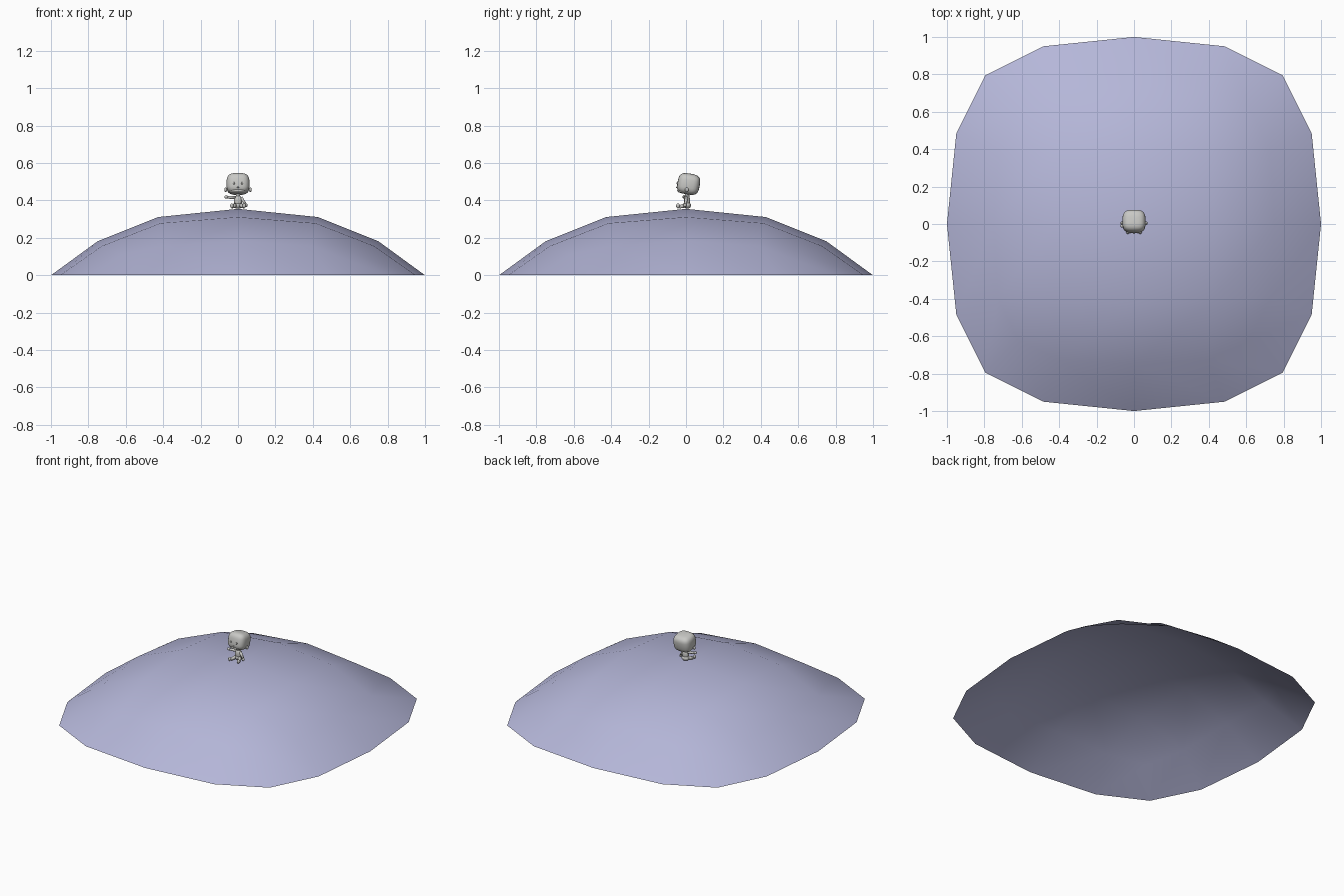
import bpy, bmesh, math
from mathutils import Vector

if "Cube" in bpy.data.objects:
    bpy.data.objects.remove(bpy.data.objects["Cube"])


def material(name, rgb):
    m = bpy.data.materials.new(name)
    m.diffuse_color = (*rgb, 1)
    m.use_nodes = True
    m.node_tree.nodes["Principled BSDF"].inputs["Base Color"].default_value = m.diffuse_color
    return m


BLUE = material("pale_lavender", (0.46, 0.47, 0.69))
GREY = material("stone_grey", (0.58, 0.58, 0.56))


def finish(name, bm, mat):
    me = bpy.data.meshes.new(name)
    bm.to_mesh(me)
    bm.free()
    for p in me.polygons:
        p.use_smooth = True
    ob = bpy.data.objects.new(name, me)
    me.materials.append(mat)
    bpy.context.collection.objects.link(ob)
    return ob


# Open shell: a 4 x 4 curved patch plus a skirt ring, eight-fold symmetric.
# Key: (larger, smaller) grid index; value: (larger, smaller coordinate, z)
SHAPE = {(0, 0): (0, 0, .355), (1, 0): (.428, 0, .311), (1, 1): (.415, .415, .278),
         (2, 0): (.75, 0, .182), (2, 1): (.728, .395, .156), (2, 2): (.62, .62, .112),
         (3, 0): (1, 0, 0), (3, 1): (.95, .485, 0), (3, 2): (.795, .795, 0)}


def dome():
    bm = bmesh.new()

    def place(i, j, skirt=False):
        a, b = abs(i), abs(j)
        key = (3 if skirt else max(a, b), min(a, b))
        big, small, z = SHAPE[key]
        x, y = (big, small) if a >= b else (small, big)
        return bm.verts.new((math.copysign(x, i), math.copysign(y, j), z))

    r = range(-2, 3)
    top = {(i, j): place(i, j) for i in r for j in r}
    for i in r[:-1]:
        for j in r[:-1]:
            bm.faces.new([top[i, j], top[i + 1, j], top[i + 1, j + 1], top[i, j + 1]])
    loop = ([(i, -2) for i in range(-2, 2)] + [(2, j) for j in range(-2, 2)]
            + [(i, 2) for i in range(2, -2, -1)] + [(-2, j) for j in range(2, -2, -1)])
    rim = [place(i, j, True) for i, j in loop]
    for n in range(16):
        m = (n + 1) % 16
        bm.faces.new([top[loop[n]], rim[n], rim[m], top[loop[m]]])
    return finish("dome_shell", bm, BLUE)


def ball(name, loc, size, rot=(0, 0, 0), power=1.0):
    """Ellipsoid with half sizes; power below 1 makes it boxier."""
    bm = bmesh.new()
    bmesh.ops.create_uvsphere(bm, u_segments=24, v_segments=16, radius=1)
    for v in bm.verts:
        v.co = Vector([math.copysign(abs(c) ** power, c) * s for c, s in zip(v.co, size)])
    ob = finish(name, bm, GREY)
    ob.location, ob.rotation_euler = loc, rot
    return ob


def limb(name, a, b, r1, r2):
    """Tapered limb between two points."""
    a, b = Vector(a), Vector(b)
    bm = bmesh.new()
    bmesh.ops.create_cone(bm, cap_ends=True, segments=14, radius1=r1, radius2=r2,
                          depth=(b - a).length)
    ob = finish(name, bm, GREY)
    ob.location = (a + b) / 2
    ob.rotation_euler = (b - a).to_track_quat('Z', 'Y').to_euler()
    return ob


dome()

# Head: large rounded block, tipped back a little
TILT = (-math.radians(10), 0, 0)
ball("head", (0, .014, .488), (.062, .060, .056), TILT, .62)
ball("chin", (0, -.006, .447), (.046, .042, .012), TILT, .8)
ball("nose", (0, -.048, .470), (.005, .005, .004))

# Torso, hips and neck
limb("neck", (0, .006, .41), (0, .006, .445), .012, .012)
ball("torso", (0, .005, .398), (.021, .017, .030), (0, 0, 0), .85)
ball("hips", (0, .006, .374), (.026, .021, .018))

# Paired face details and legs
for side, s in (("left", 1), ("right", -1)):
    ball(side + "_ear", (s * .066, .004, .457), (.007, .010, .012))
    ball(side + "_eye", (s * .022, -.046, .492), (.005, .004, .006))
    limb(side + "_leg", (s * .014, .000, .375), (s * .030, -.034, .366), .012, .009)
    ball(side + "_foot", (s * .033, -.043, .371), (.009, .010, .013))

# Arms: one held out, one lowered
limb("right_arm", (-.016, .003, .415), (-.056, -.008, .417), .009, .007)
ball("right_hand", (-.063, -.010, .419), (.010, .009, .009))
limb("left_arm", (.016, .003, .415), (.040, -.004, .380), .009, .007)
ball("left_hand", (.043, -.006, .374), (.009, .009, .009))
